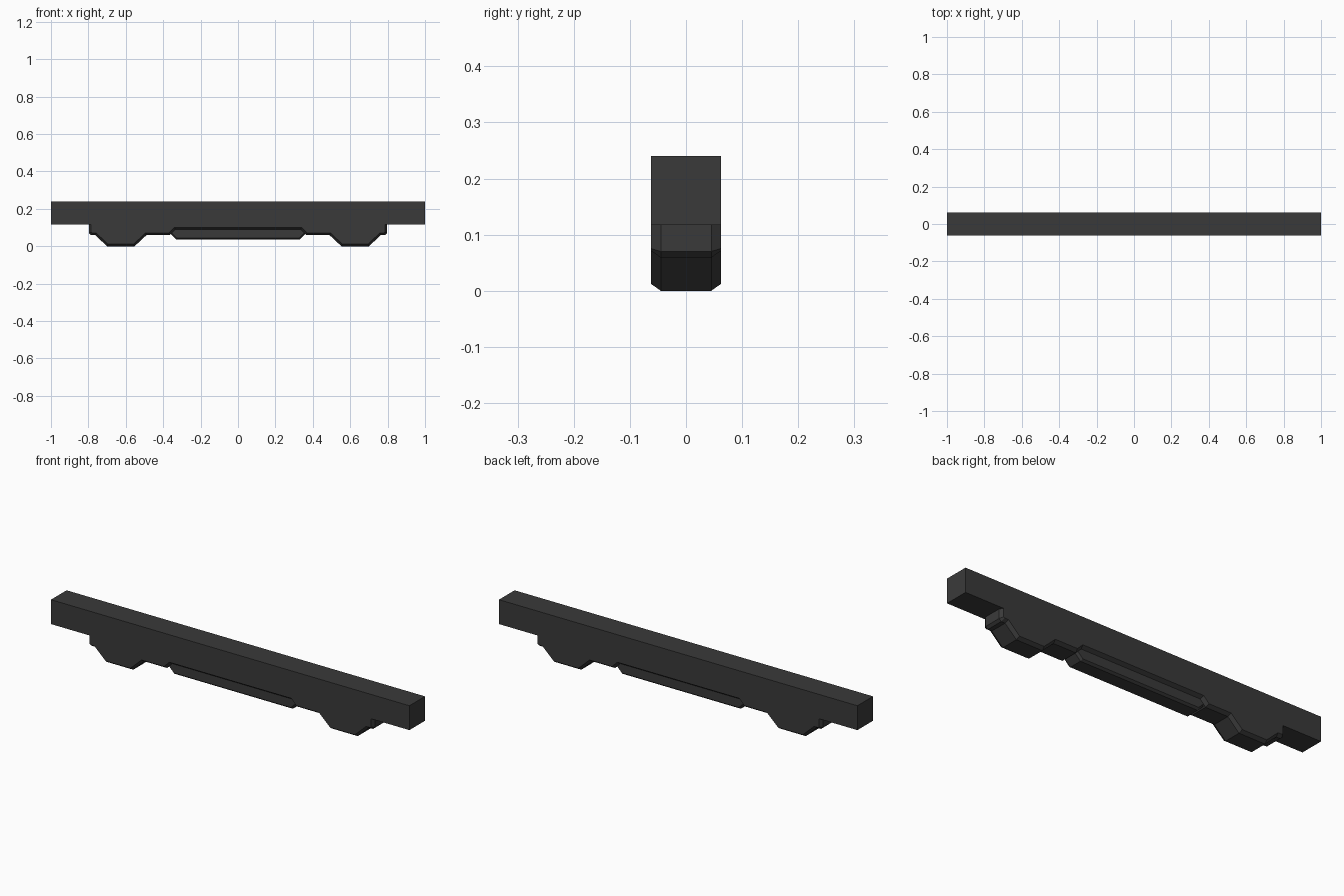
import bpy, bmesh
from mathutils import Vector

if "Cube" in bpy.data.objects:
    bpy.data.objects.remove(bpy.data.objects["Cube"])

mat = bpy.data.materials.new("dark_grey")
mat.diffuse_color = (0.042, 0.042, 0.042, 1)
mat.use_nodes = True
mat.node_tree.nodes["Principled BSDF"].inputs["Base Color"].default_value = mat.diffuse_color


def inset(pts, dists):
    """Move each edge inward by its own distance and re-intersect neighbours."""
    out = []
    for i, p in enumerate(pts):
        e0 = (p - pts[i - 1]).normalized()
        e1 = (pts[(i + 1) % len(pts)] - p).normalized()
        n0, n1 = Vector((-e0.y, e0.x)), Vector((-e1.y, e1.x))
        d0, d1 = dists[i - 1], dists[i]
        det = n0.x * n1.y - n0.y * n1.x
        if abs(det) < 1e-6:
            out.append(p + n0 * d0)
        else:
            out.append(p + Vector((d0 * n1.y - d1 * n0.y, n0.x * d1 - n1.x * d0)) / det)
    return out


def chamfered_slab(name, half, chamfer, limit, y_mid, y_face):
    """Mirror a right-half x/z profile, extrude in y, chamfer edges below limit."""
    pts = [Vector(p) for p in half] + [Vector((-x, z)) for x, z in reversed(half)]
    n = len(pts)
    dists = [chamfer if (pts[i].y + pts[(i + 1) % n].y) / 2 < limit else 0 for i in range(n)]
    small = inset(pts, dists)
    bm = bmesh.new()
    rings = [[bm.verts.new((p.x, y, p.y)) for p in ring]
             for ring, y in ((small, -y_face), (pts, -y_mid), (pts, y_mid), (small, y_face))]
    for a, b in zip(rings, rings[1:]):
        for i in range(n):
            j = (i + 1) % n
            bm.faces.new((a[i], a[j], b[j], b[i]))
    bm.faces.new(rings[0])
    bm.faces.new(rings[-1][::-1])
    bmesh.ops.dissolve_limit(bm, angle_limit=0.01, verts=bm.verts, edges=bm.edges)
    bmesh.ops.recalc_face_normals(bm, faces=bm.faces)
    me = bpy.data.meshes.new(name)
    bm.to_mesh(me)
    bm.free()
    me.materials.append(mat)
    ob = bpy.data.objects.new(name, me)
    bpy.context.collection.objects.link(ob)
    return ob


# Top beam with its stepped underside and two feet
chamfered_slab("beam_body", [
    (0.335, 0.089), (0.365, 0.059), (0.49, 0.059), (0.553, 0), (0.70, 0),
    (0.763, 0.059), (0.785, 0.059), (0.797, 0.07), (0.797, 0.117),
    (1, 0.117), (1, 0.24)], 0.012, 0.116, 0.045, 0.062)

# Raised strip in the centre of the underside
chamfered_slab("centre_strip", [
    (0.33, 0.035), (0.365, 0.07), (0.365, 0.1)], 0.009, 0.099, 0.034, 0.045)
